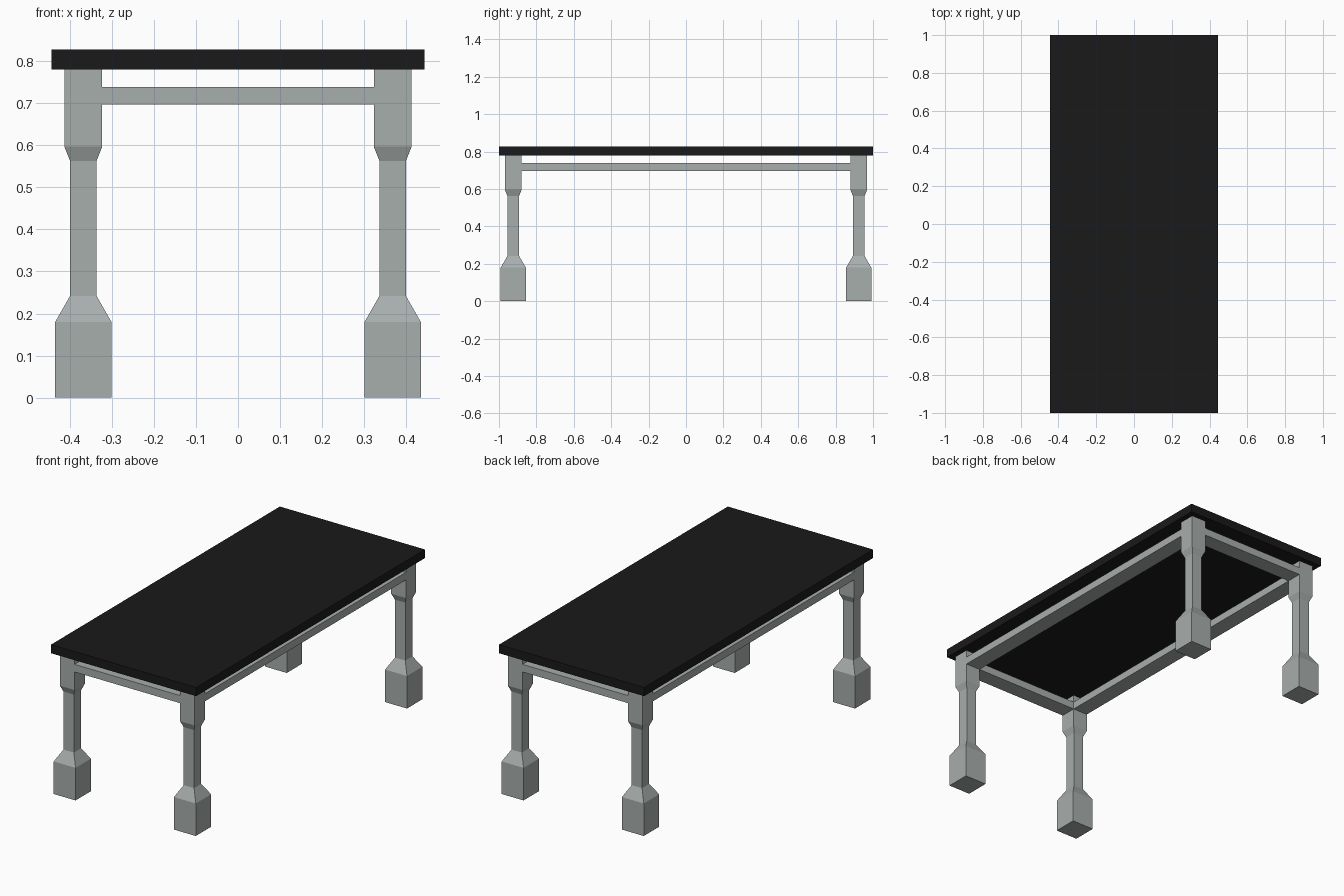
import bpy, bmesh

if "Cube" in bpy.data.objects:
    bpy.data.objects.remove(bpy.data.objects["Cube"])


def material(name, rgb):
    m = bpy.data.materials.new(name)
    m.diffuse_color = (*rgb, 1)
    m.use_nodes = True
    m.node_tree.nodes["Principled BSDF"].inputs["Base Color"].default_value = m.diffuse_color
    return m


def add_object(name, bm, mat):
    bmesh.ops.recalc_face_normals(bm, faces=bm.faces)
    me = bpy.data.meshes.new(name)
    bm.to_mesh(me)
    bm.free()
    me.materials.append(mat)
    ob = bpy.data.objects.new(name, me)
    bpy.context.collection.objects.link(ob)
    return ob


def box(name, lo, hi, mat):
    bm = bmesh.new()
    bmesh.ops.create_cube(bm, size=1)
    for v in bm.verts:
        v.co = [(a + b) / 2 + c * (b - a) for a, b, c in zip(lo, hi, v.co)]
    return add_object(name, bm, mat)


def square_leg(name, x, y, profile, mat):
    """Stack square rings (half width, height) into a closed leg."""
    bm = bmesh.new()
    rings = [[bm.verts.new((x + sx * h, y + sy * h, z))
              for sx, sy in ((-1, -1), (1, -1), (1, 1), (-1, 1))]
             for h, z in profile]
    for a, b in zip(rings, rings[1:]):
        for i in range(4):
            j = (i + 1) % 4
            bm.faces.new((a[i], a[j], b[j], b[i]))
    bm.faces.new(rings[0])
    bm.faces.new(rings[-1])
    return add_object(name, bm, mat)


black = material("black_top", (0.01, 0.01, 0.01))
grey = material("grey_paint", (0.39, 0.425, 0.415))

LEG_X, LEG_Y, BLOCK = 0.368, 0.9235, 0.045
TOP_Z = 0.78
RAIL_Z = (0.697, 0.739)

# Table top
box("table_top", (-0.444, -1, TOP_Z), (0.444, 1, 0.828), black)

# Legs: heavy foot, slim shaft, upper block
profile = [(0.067, 0), (0.067, 0.18), (0.0315, 0.242),
           (0.0315, 0.563), (BLOCK, 0.597), (BLOCK, TOP_Z)]
for sy, end in ((-1, "front"), (1, "back")):
    for sx, side in ((-1, "left"), (1, "right")):
        square_leg(f"{end}_{side}_leg", sx * LEG_X, sy * LEG_Y, profile, grey)

# Rails, as thick as the upper leg blocks and flush with them
ix, iy = LEG_X - BLOCK, LEG_Y - BLOCK
for s, end, side in ((-1, "front", "left"), (1, "back", "right")):
    box(f"{end}_rail", (-ix, s * LEG_Y - BLOCK, RAIL_Z[0]),
        (ix, s * LEG_Y + BLOCK, RAIL_Z[1]), grey)
    box(f"{side}_rail", (s * LEG_X - BLOCK, -iy, RAIL_Z[0]),
        (s * LEG_X + BLOCK, iy, RAIL_Z[1]), grey)
